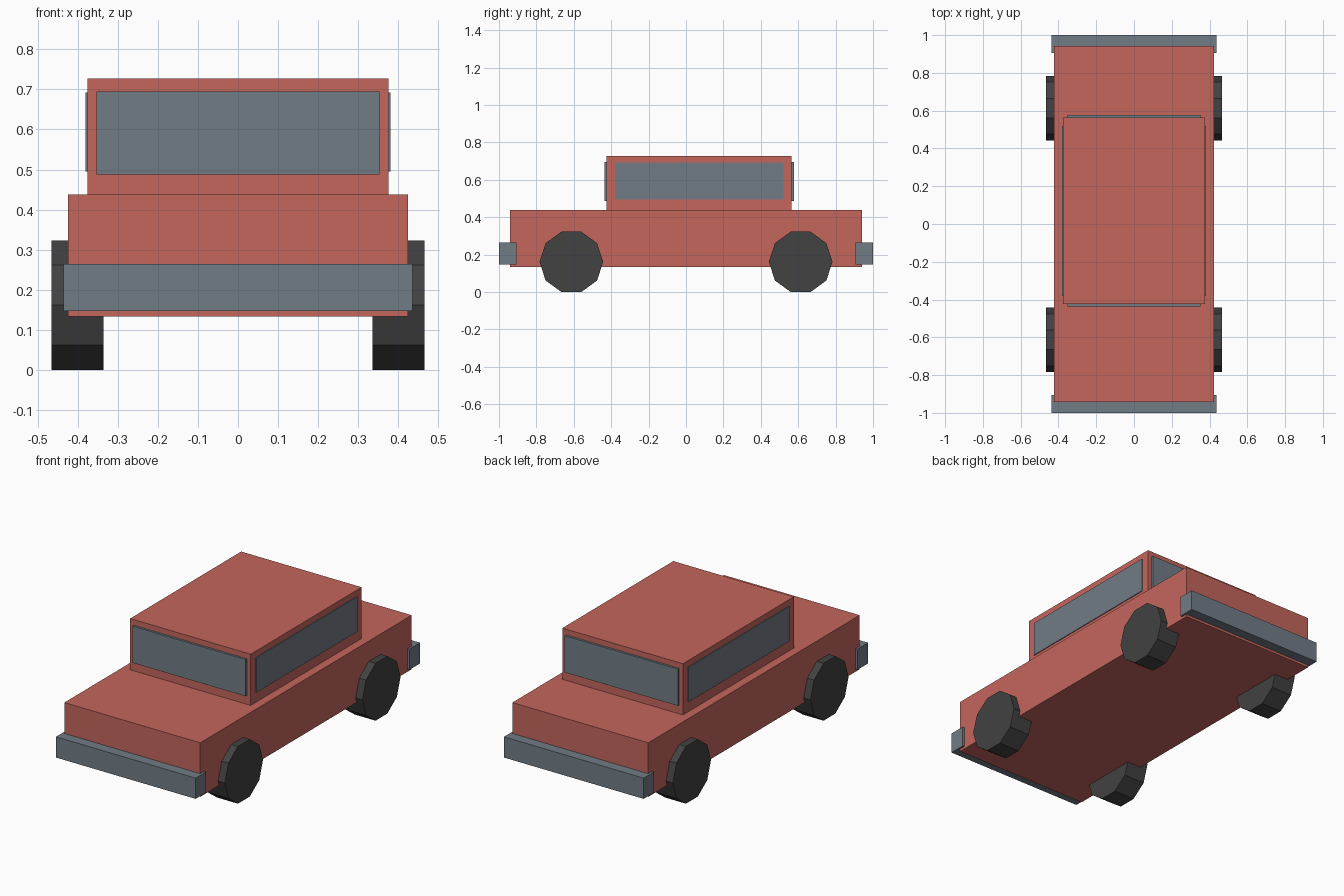
import bpy
import bmesh
from math import cos, sin, tau

cube = bpy.data.objects.get("Cube")
if cube:
    bpy.data.objects.remove(cube, do_unlink=True)


def material(name, rgb):
    mat = bpy.data.materials.new(name)
    mat.use_nodes = True
    color = (*rgb, 1)
    mat.diffuse_color = color
    mat.node_tree.nodes["Principled BSDF"].inputs["Base Color"].default_value = color
    return mat


red = material("red paint", (0.55, 0.133, 0.108))
steel = material("blue grey", (0.165, 0.2, 0.235))
rubber = material("dark rubber", (0.054, 0.054, 0.054))


def add_object(name, bm, mat):
    bmesh.ops.recalc_face_normals(bm, faces=bm.faces)
    mesh = bpy.data.meshes.new(name)
    bm.to_mesh(mesh)
    bm.free()
    mesh.materials.append(mat)
    obj = bpy.data.objects.new(name, mesh)
    bpy.context.collection.objects.link(obj)
    return obj


def box(name, xs, ys, zs, mat):
    """Box spanning the given (min, max) range on each axis."""
    bm = bmesh.new()
    bmesh.ops.create_cube(bm, size=1)
    for v in bm.verts:
        for axis, (low, high) in enumerate((xs, ys, zs)):
            v.co[axis] = high if v.co[axis] > 0 else low
    return add_object(name, bm, mat)


def wheel(name, x_in, x_out, y, radius, sides=10):
    """Ten-sided wheel standing flat on the ground, axle along x."""
    bm = bmesh.new()
    z = radius * cos(tau / sides / 2)
    rim = [bm.verts.new((x_in, y + radius * cos(tau * i / sides),
                         z + radius * sin(tau * i / sides))) for i in range(sides)]
    face = bm.faces.new(rim)
    ext = bmesh.ops.extrude_face_region(bm, geom=[face], use_keep_orig=True)
    verts = [g for g in ext["geom"] if isinstance(g, bmesh.types.BMVert)]
    bmesh.ops.translate(bm, verts=verts, vec=(x_out - x_in, 0, 0))
    return add_object(name, bm, rubber)


# Body and cabin
box("body", (-0.424, 0.424), (-0.942, 0.942), (0.133, 0.438), red)
box("cabin", (-0.376, 0.376), (-0.424, 0.565), (0.438, 0.727), red)

# Windscreen and rear window
box("windscreen", (-0.353, 0.353), (-0.436, -0.42), (0.488, 0.695), steel)
box("rear_window", (-0.353, 0.353), (0.561, 0.577), (0.488, 0.695), steel)

# Bumpers
box("front_bumper", (-0.436, 0.436), (-1, -0.906), (0.147, 0.264), steel)
box("rear_bumper", (-0.436, 0.436), (0.906, 1), (0.147, 0.264), steel)

# Side windows and wheels, mirrored left and right
for side, s in (("left", 1), ("right", -1)):
    box(side + "_window", sorted((s * 0.373, s * 0.381)), (-0.38, 0.52), (0.495, 0.692), steel)
    for end, y in (("front", -0.613), ("rear", 0.613)):
        wheel(f"{end}_{side}_wheel", s * 0.336, s * 0.466, y, 0.17)
